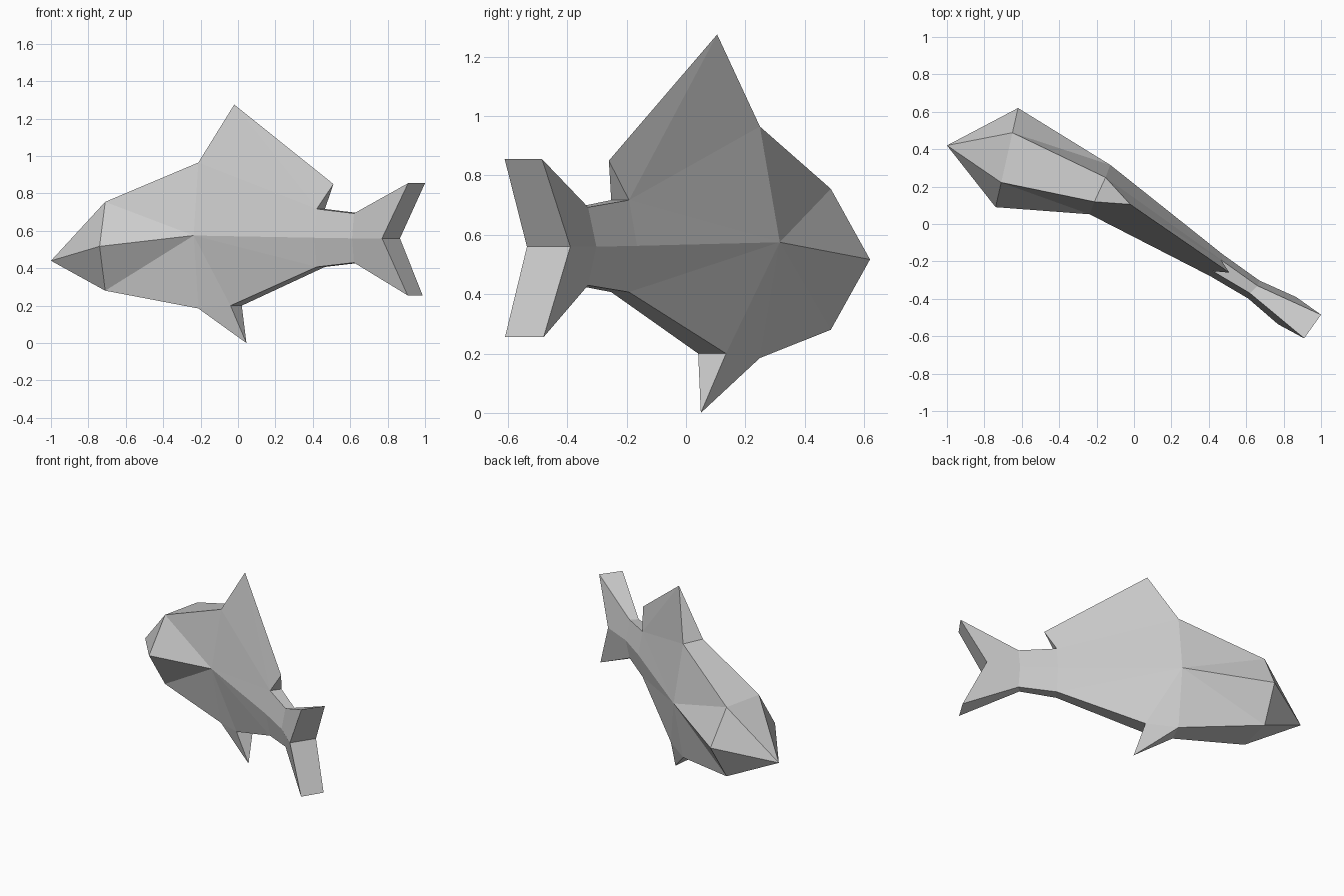
import bpy, bmesh

cube = bpy.data.objects.get("Cube")
if cube:
    bpy.data.objects.remove(cube, do_unlink=True)

# Grey skin
skin = bpy.data.materials.new("grey_skin")
skin.use_nodes = True
grey = (0.6, 0.6, 0.6, 1)
skin.diffuse_color = grey
skin.node_tree.nodes["Principled BSDF"].inputs["Base Color"].default_value = grey

bm = bmesh.new()
points = {}


def single(name, x, y, z):
    """Point on the ridge, shared by both flanks."""
    points[name] = (bm.verts.new((x, y, z)),) * 2


def pair(name, spine, half, z):
    """Left and right points either side of the bent spine."""
    points[name] = tuple(
        bm.verts.new((spine[0] + s * half[0], spine[1] + s * half[1], z))
        for s in (1, -1))


def flank(*names):
    """Same face on the left and, reversed, on the right."""
    bm.faces.new([points[n][0] for n in names])
    bm.faces.new([points[n][1] for n in reversed(names)])


def bridge(a, b):
    """Face joining the two flanks along an edge."""
    loop = [points[a][0], points[a][1], points[b][1], points[b][0]]
    bm.faces.new(list(dict.fromkeys(loop)))


# Cross-sections along the bent spine: top, side and belly points
def section(name, spine, side, edge, top, mid, belly):
    pair(name + "_top", spine, edge, top)
    pair(name + "_side", spine, side, mid)
    pair(name + "_belly", spine, edge, belly)


section("head", (-.68, .355), (.06, .265), (.03, .133), .755, .517, .28)
section("chest", (-.182, .184), (.055, .132), (.03, .065), .965, .575, .185)
section("waist", (.443, -.222), (.035, .057), (.022, .03), .717, .563, .407)
section("stalk", (.64, -.35), (.03, .048), (.02, .02), .693, .56, .43)

# Snout and fin points
single("nose", -1, .42, .44)
single("dorsal_peak", -.02, .105, 1.275)
single("dorsal_tip", .51, -.26, .85)
single("anal_tip", .045, .05, 0)
pair("anal_base", (-.01, .088), (.03, .047), .2)

# Forked tail points
pair("tail_top", (.955, -.548), (.045, .063), .855)
pair("tail_fork", (.818, -.463), (.048, .073), .56)
pair("tail_low", (.947, -.545), (.04, .065), .255)

# Snout and head
flank("nose", "head_side", "head_top")
flank("nose", "head_belly", "head_side")
flank("head_top", "head_side", "chest_side")
flank("head_top", "chest_side", "chest_top")
flank("head_side", "head_belly", "chest_side")
flank("head_belly", "chest_belly", "chest_side")

# Body sides
flank("chest_top", "chest_side", "waist_top")
flank("chest_side", "waist_side", "waist_top")
flank("chest_side", "chest_belly", "anal_base")
flank("chest_side", "anal_base", "waist_belly")
flank("chest_side", "waist_belly", "waist_side")
flank("waist_top", "waist_side", "stalk_side", "stalk_top")
flank("waist_side", "waist_belly", "stalk_belly", "stalk_side")

# Fins and tail sides
flank("chest_top", "waist_top", "dorsal_peak")
flank("dorsal_peak", "waist_top", "dorsal_tip")
flank("chest_belly", "anal_tip", "anal_base")
flank("stalk_top", "stalk_side", "tail_fork", "tail_top")
flank("stalk_side", "stalk_belly", "tail_low", "tail_fork")

# Strips closing the back, belly and tail
for chain in (("nose", "head_top", "chest_top", "dorsal_peak"),
              ("dorsal_tip", "waist_top", "stalk_top", "tail_top",
               "tail_fork", "tail_low", "stalk_belly", "waist_belly",
               "anal_base", "anal_tip", "chest_belly", "head_belly", "nose")):
    for a, b in zip(chain, chain[1:]):
        bridge(a, b)

bmesh.ops.recalc_face_normals(bm, faces=bm.faces)
mesh = bpy.data.meshes.new("fish_body")
bm.to_mesh(mesh)
bm.free()
mesh.materials.append(skin)
fish = bpy.data.objects.new("fish_body", mesh)
bpy.context.collection.objects.link(fish)
